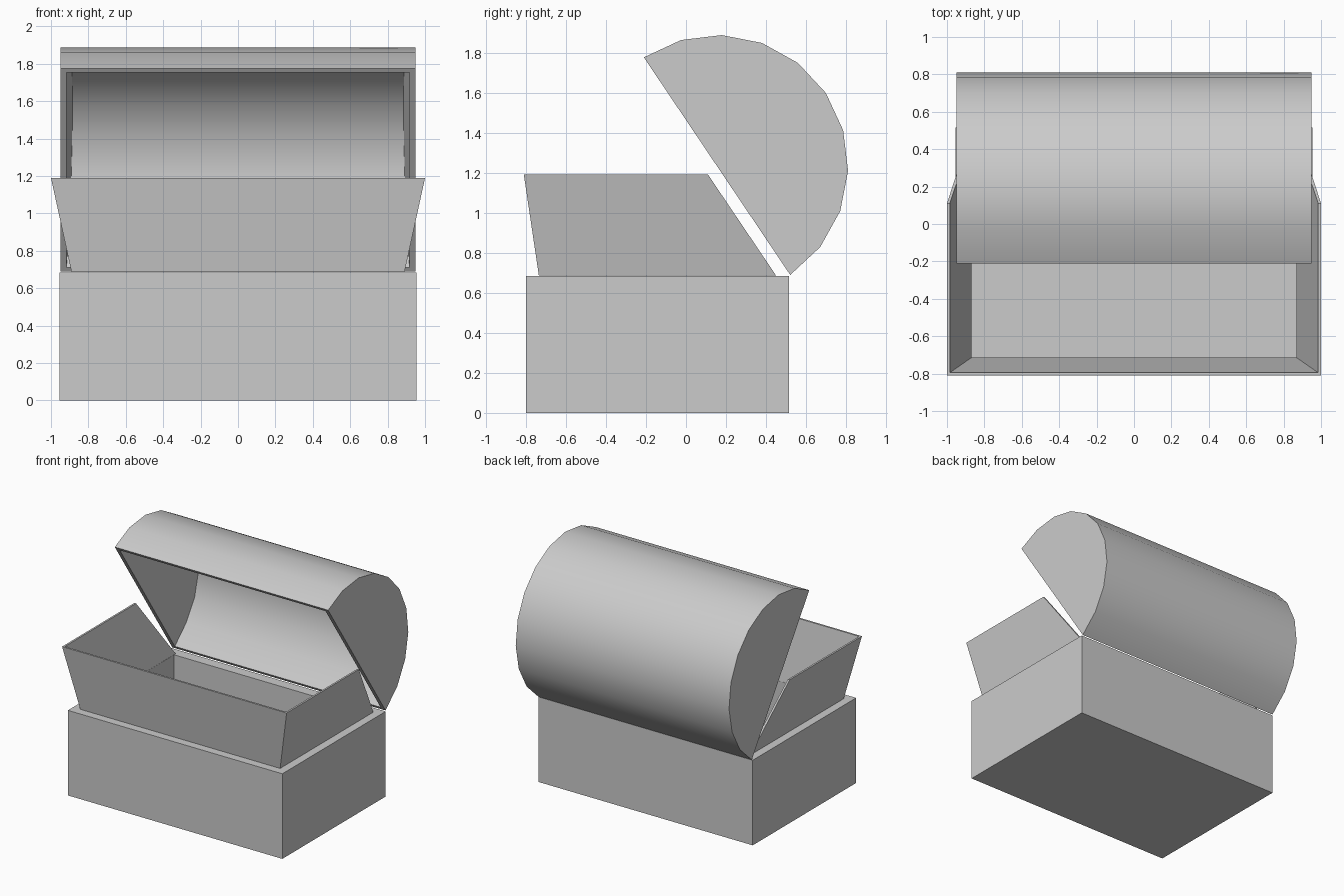
import bpy, bmesh
from math import sin, cos, pi
from mathutils import Vector

if "Cube" in bpy.data.objects:
    bpy.data.objects.remove(bpy.data.objects["Cube"])


def make_object(name, verts, faces, smooth=False):
    mesh = bpy.data.meshes.new(name)
    mesh.from_pydata(verts, [], faces)
    bm = bmesh.new()
    bm.from_mesh(mesh)
    bmesh.ops.recalc_face_normals(bm, faces=bm.faces)
    bm.to_mesh(mesh)
    bm.free()
    obj = bpy.data.objects.new(name, mesh)
    bpy.context.collection.objects.link(obj)
    if smooth:
        bpy.ops.object.select_all(action='DESELECT')
        bpy.context.view_layer.objects.active = obj
        obj.select_set(True)
        bpy.ops.object.shade_smooth_by_angle(angle=pi / 6)
    return obj


def bridge(loops):
    """Quads between consecutive closed four-point loops."""
    return [(a * 4 + i, a * 4 + (i + 1) % 4, b * 4 + (i + 1) % 4, b * 4 + i)
            for a, b in loops for i in range(4)]


def rect(x, y0, y1, z):
    return [(-x, y0, z), (x, y0, z), (x, y1, z), (-x, y1, z)]


# Open box body: outside bottom, outside top, inside top, inside floor
body = (rect(0.955, -0.80, 0.515, 0) + rect(0.955, -0.80, 0.515, 0.685)
        + rect(0.87, -0.715, 0.43, 0.685) + rect(0.87, -0.715, 0.43, 0.085))
make_object("chest_body", body,
            bridge([(0, 1), (1, 2), (2, 3)]) + [(0, 1, 2, 3), (12, 13, 14, 15)])

# Flared three-sided collar: one wall section at each end and front corner
collar = []
for side, front in ((-1, False), (-1, True), (1, True), (1, False)):
    yo_b, yo_t = (-0.735, -0.81) if front else (0.45, 0.11)
    yi_b, yi_t = (-0.715, -0.795) if front else (0.45, 0.11)
    collar += [(side * 0.89, yo_b, 0.686), (side * 1.0, yo_t, 1.19),
               (side * 0.985, yi_t, 1.19), (side * 0.87, yi_b, 0.686)]
make_object("flared_collar", collar,
            bridge([(0, 1), (1, 2), (2, 3)]) + [(0, 1, 2, 3), (12, 13, 14, 15)])

# Hollow half-barrel lid, tilted open about its rear edge
SEG = 10
centre = Vector((0, 0.155, 1.2325))
along = Vector((0, -0.365, 0.5425)).normalized()   # towards the front lip
up = Vector((0, -along.z * -1, -along.y))          # away from the opening


def arc(x_rim, x_deep, r_rim, r_deep):
    pts = []
    for i in range(SEG + 1):
        t = pi * i / SEG
        r = r_rim if i in (0, SEG) else r_deep
        p = centre + along * r * cos(t) + up * r * sin(t)
        p.x = x_rim + (x_deep - x_rim) * sin(t)
        pts.append(p)
    return pts


N = SEG + 1
lid = (arc(-0.95, -0.95, 0.655, 0.655) + arc(0.95, 0.95, 0.655, 0.655)
       + arc(-0.917, -0.885, 0.628, 0.612) + arc(0.917, 0.885, 0.628, 0.612))
faces = []
for base in (0, 2 * N):                            # outer and inner shells
    faces += [(base + i, base + i + 1, base + N + i + 1, base + N + i)
              for i in range(SEG)]
    faces += [tuple(range(base, base + N)), tuple(range(base + N, base + 2 * N))]
ring = [0, N, 2 * N - 1, N - 1]                    # flat rim around the opening
faces += [(ring[i], ring[(i + 1) % 4], ring[(i + 1) % 4] + 2 * N, ring[i] + 2 * N)
          for i in range(4)]
make_object("barrel_lid", lid, faces, smooth=True)
